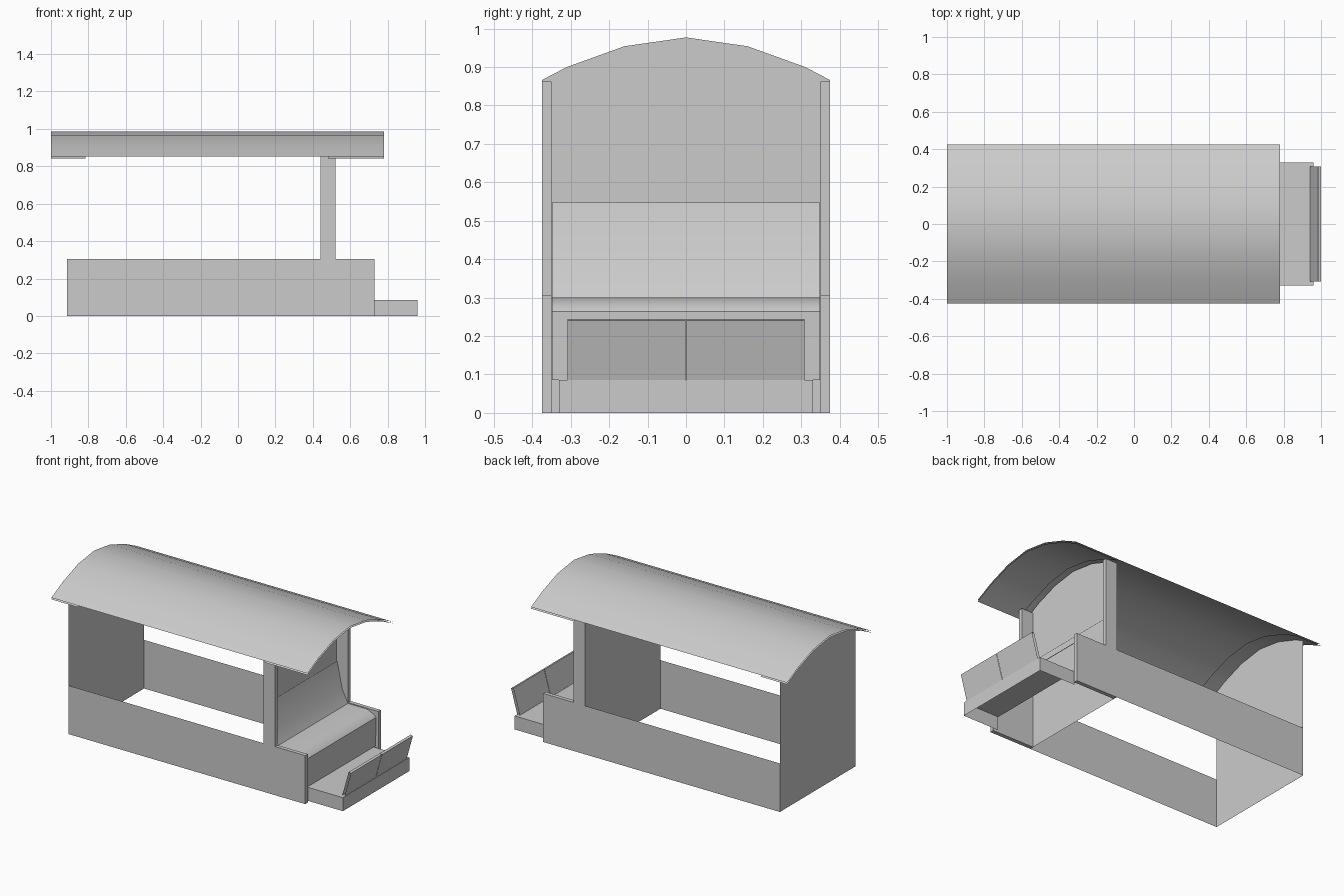
import bpy
from math import radians

if "Cube" in bpy.data.objects:
    bpy.data.objects.remove(bpy.data.objects["Cube"])


def make(name, verts, faces, smooth=False):
    me = bpy.data.meshes.new(name)
    me.from_pydata(verts, [], faces)
    me.update()
    ob = bpy.data.objects.new(name, me)
    bpy.context.collection.objects.link(ob)
    if smooth:
        bpy.ops.object.select_all(action='DESELECT')
        ob.select_set(True)
        bpy.context.view_layer.objects.active = ob
        bpy.ops.object.shade_smooth_by_angle(angle=radians(35))
    return ob


def strip(name, a, b, smooth=False):
    """Sheet between two matching rows of points."""
    n = len(a)
    faces = [(i, i + 1, n + i + 1, n + i) for i in range(n - 1)]
    return make(name, a + b, faces, smooth)


def across(name, profile, w, smooth=False):
    """Extrude an x-z profile across the width."""
    return strip(name, [(x, w, z) for x, z in profile],
                 [(x, -w, z) for x, z in profile], smooth)


def along(name, profile, x0, x1, smooth=False):
    """Extrude a y-z profile along the length."""
    return strip(name, [(x0, y, z) for y, z in profile],
                 [(x1, y, z) for y, z in profile], smooth)


def box(name, x0, x1, y0, y1, z0, z1):
    v = [(x, y, z) for x in (x0, x1) for y in (y0, y1) for z in (z0, z1)]
    f = [(0, 1, 3, 2), (4, 6, 7, 5), (0, 4, 5, 1),
         (2, 3, 7, 6), (0, 2, 6, 4), (1, 5, 7, 3)]
    return make(name, v, f)


def arch(half):
    """Mirror half of an arch from the crown outwards."""
    return [(-y, z) for y, z in reversed(half[1:])] + half


# Curved roof with an inner lining under both overhangs
crown = [(0, 0.977), (0.16, 0.954), (0.31, 0.9)]
lining = arch(crown + [(0.425, 0.843)])
along("roof", [(y, z + 0.01) for y, z in reversed(lining)], -1.0, 0.78, True)
along("rear_roof_lining", lining, -1.0, -0.815, True)
along("front_roof_lining", lining, 0.48, 0.78, True)

# End walls follow the roof curve
wall = [(0.375, 0), *reversed(arch(crown + [(0.375, 0.866)])), (-0.375, 0)]
for name, x in (("rear_wall", -0.915), ("front_wall", 0.44)):
    pts = [(x, y, z) for y, z in wall]
    if x > 0:
        pts.reverse()
    make(name, pts, [tuple(range(len(pts)))])

# Low side panels, thick cab sides and posts
for side, s in (("right", -1), ("left", 1)):
    outer, inner = s * 0.375, s * 0.35
    y0, y1 = min(outer, inner), max(outer, inner)
    pts = [(-0.915, outer, 0), (0.44, outer, 0),
           (0.44, outer, 0.305), (-0.915, outer, 0.305)]
    make(side + "_side_panel", pts if s < 0 else pts[::-1], [(0, 1, 2, 3)])
    box(side + "_cab_side", 0.44, 0.73, y0, y1, 0, 0.305)
    box(side + "_post", 0.44, 0.52, y0, y1, 0.305, 0.862)

# Driver bench: sloped back, seat, rolled edge and front
across("bench", [(0.712, 0.085), (0.715, 0.264), (0.7, 0.28), (0.65, 0.3),
                 (0.52, 0.3), (0.48, 0.38), (0.445, 0.547)], 0.349, True)

# Footboard, open underneath
across("footboard", [(0.96, 0), (0.96, 0.085), (0.71, 0.085)], 0.33)
for side, s in (("right", -1), ("left", 1)):
    y = s * 0.33
    pts = [(0.71, y, 0), (0.96, y, 0), (0.96, y, 0.085), (0.71, y, 0.085)]
    make(side + "_footboard_edge", pts if s < 0 else pts[::-1], [(0, 1, 2, 3)])

# Leaning dashboard in two halves
for side, y0, y1 in (("right", -0.308, -0.001), ("left", 0.001, 0.308)):
    prof = [(0.957, 0.085), (1.0, 0.24), (0.985, 0.244), (0.94, 0.085)]
    strip(side + "_dashboard", [(x, y1, z) for x, z in prof],
          [(x, y0, z) for x, z in prof])
